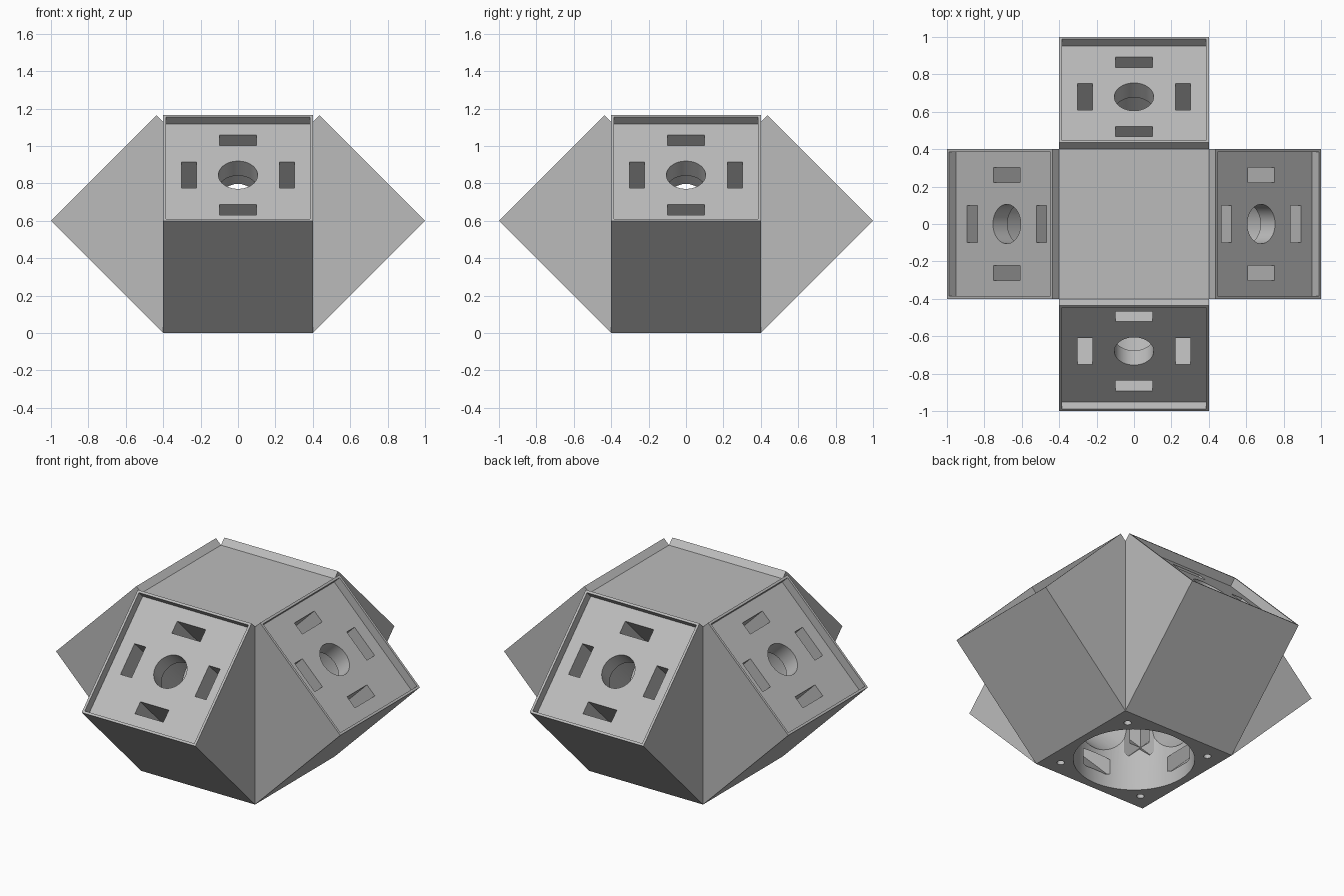
import bpy, bmesh, math
from mathutils import Matrix, Vector

if "Cube" in bpy.data.objects:
    bpy.data.objects.remove(bpy.data.objects["Cube"])

grey = bpy.data.materials.new("plain grey")
grey.diffuse_color = (0.5, 0.5, 0.5, 1)
grey.use_nodes = True
grey.node_tree.nodes["Principled BSDF"].inputs["Base Color"].default_value = grey.diffuse_color

W = 0.4                                                   # half width of every arm
PROFILE = [(W, 0), (1, 0.6), (0.435, 1.165), (W, 1.13)]   # arm side: radius, height
DEPTH = 0.053                                             # recess depth


def new_object(name, bm):
    bmesh.ops.recalc_face_normals(bm, faces=bm.faces)
    mesh = bpy.data.meshes.new(name)
    bm.to_mesh(mesh)
    bm.free()
    ob = bpy.data.objects.new(name, mesh)
    bpy.context.collection.objects.link(ob)
    return ob


def box(name, x, y, z0, z1, sx, sy, matrix):
    bm = bmesh.new()
    bmesh.ops.create_cube(bm, size=1, matrix=matrix @ Matrix.Translation((x, y, (z0 + z1) / 2))
                          @ Matrix.Diagonal((sx, sy, z1 - z0, 1)))
    return new_object(name, bm)


def cylinder(name, x, y, z0, z1, r, matrix, n=64):
    bm = bmesh.new()
    bmesh.ops.create_cone(bm, cap_ends=True, segments=n, radius1=r, radius2=r, depth=z1 - z0,
                          matrix=matrix @ Matrix.Translation((x, y, (z0 + z1) / 2)))
    return new_object(name, bm)


# Body: square core with four arms tilted up at 45 degrees
bm = bmesh.new()
for k in range(4):
    turn = Matrix.Rotation(k * math.pi / 2, 4, 'Z')
    a, b = [[bm.verts.new(turn @ Vector((r, s * W, z))) for r, z in PROFILE] for s in (-1, 1)]
    bm.faces.new(a)
    bm.faces.new(b)
    for i in range(3):
        bm.faces.new((a[i], a[i + 1], b[i + 1], b[i]))
bmesh.ops.remove_doubles(bm, verts=bm.verts, dist=0.0005)
bm.verts.ensure_lookup_table()
for height in (0, 1.13):
    corners = [v for v in bm.verts if abs(v.co.z - height) < 0.001]
    corners.sort(key=lambda v: math.atan2(v.co.y, v.co.x))
    bm.faces.new(corners)
body = new_object("four_way_housing", bm)
body.data.materials.append(grey)

# Central bore and screw holes from below
ident = Matrix.Identity(4)
cutters = [cylinder("core_bore", 0, 0, -0.1, 0.8, 0.35, ident, 96)]
for x in (-0.3, 0.3):
    for y in (-0.3, 0.3):
        cutters.append(cylinder("screw_hole", x, y, -0.1, 0.15, 0.022, ident, 24))

# Each arm face: shallow recess, round hole with a wider bore behind, four slots
for k in range(4):
    m = (Matrix.Rotation(k * math.pi / 2, 4, 'Z') @ Matrix.Translation((0.7175, 0, 0.8825))
         @ Matrix.Rotation(math.pi / 4, 4, 'Y'))
    cutters.append(box("recess", 0, 0, -DEPTH, 0.1, 0.77, 0.77, m))
    cutters.append(cylinder("round_hole", 0, 0, -0.3, -0.02, 0.105, m))
    cutters.append(cylinder("wide_bore", 0, 0, -0.72, -DEPTH - 0.11, 0.2, m))
    for s in (-0.262, 0.262):
        cutters.append(box("cross_slot", s, 0, -0.83, -0.02, 0.078, 0.2, m))
        cutters.append(box("side_slot", 0, s, -0.83, -0.02, 0.2, 0.078, m))

for c in cutters:
    c.hide_render = True
    mod = body.modifiers.new(c.name, 'BOOLEAN')
    mod.operation = 'DIFFERENCE'
    mod.solver = 'EXACT'
    mod.object = c

# Apply the cuts and drop the cutters
bpy.context.view_layer.update()
cut = bpy.data.meshes.new_from_object(body.evaluated_get(bpy.context.evaluated_depsgraph_get()))
body.modifiers.clear()
body.data = cut
cut.materials.clear()
cut.materials.append(grey)
for p in cut.polygons:
    p.material_index = 0
for c in cutters:
    bpy.data.objects.remove(c)

bpy.context.view_layer.objects.active = body
body.select_set(True)
bpy.ops.object.shade_smooth_by_angle(angle=math.radians(30))
